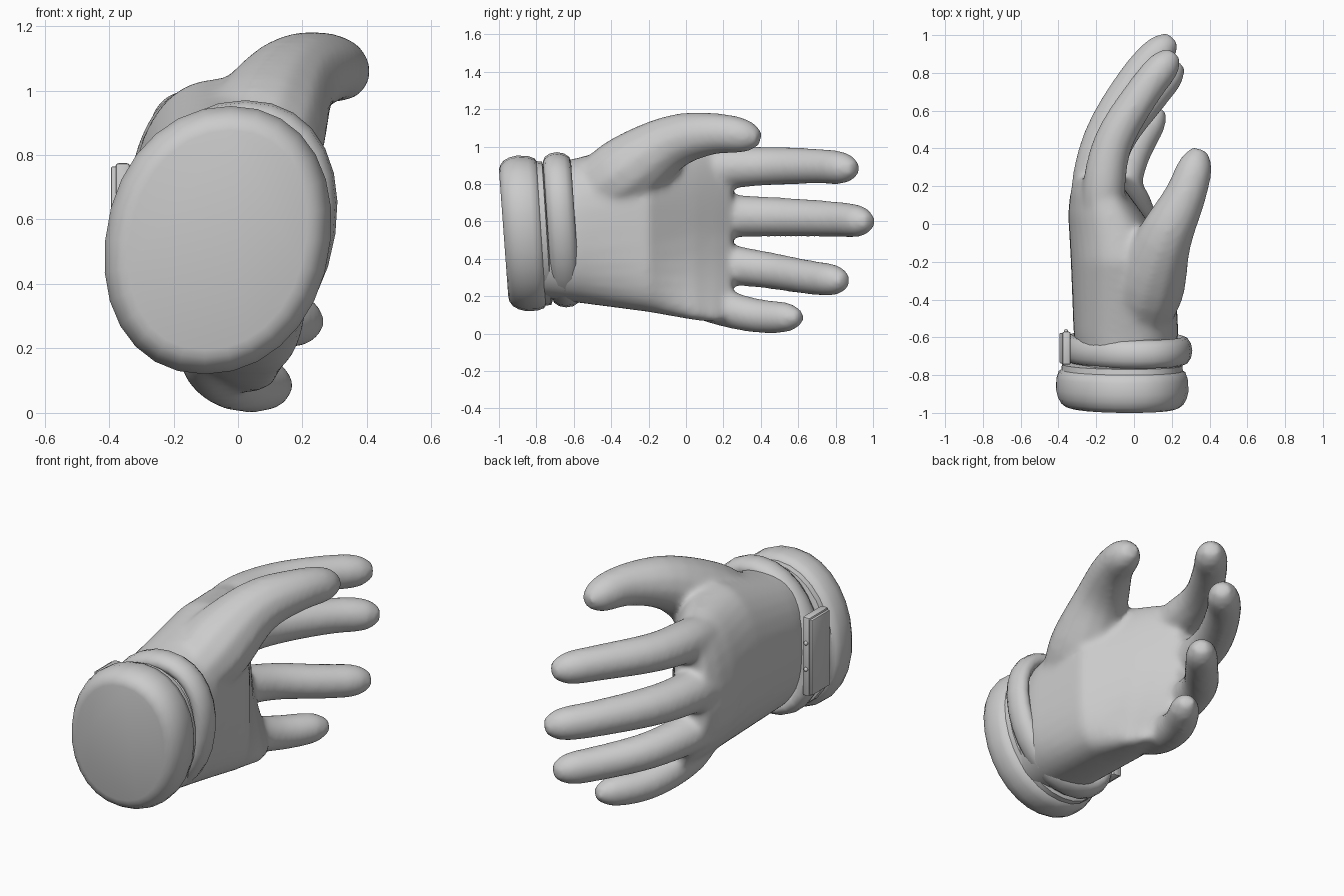
import bpy, bmesh, math
from mathutils import Vector

if "Cube" in bpy.data.objects:
    bpy.data.objects.remove(bpy.data.objects["Cube"])

grey = bpy.data.materials.new("mid grey")
grey.diffuse_color = (0.6, 0.6, 0.6, 1)
grey.use_nodes = True
grey.node_tree.nodes["Principled BSDF"].inputs["Base Color"].default_value = grey.diffuse_color


def make(name, bm, angle=40):
    bmesh.ops.recalc_face_normals(bm, faces=bm.faces)
    me = bpy.data.meshes.new(name)
    bm.to_mesh(me)
    bm.free()
    ob = bpy.data.objects.new(name, me)
    bpy.context.collection.objects.link(ob)
    me.materials.append(grey)
    bpy.ops.object.select_all(action='DESELECT')
    ob.select_set(True)
    bpy.context.view_layer.objects.active = ob
    bpy.ops.object.shade_smooth_by_angle(angle=math.radians(angle))
    return ob


def loft(bm, rings, closed=False):
    """Skin a list of point rings, capping the ends unless closed."""
    vs = [[bm.verts.new(p) for p in r] for r in rings]
    n = len(vs[0])
    for a, b in zip(vs, vs[1:] + (vs[:1] if closed else [])):
        for i in range(n):
            j = (i + 1) % n
            bm.faces.new((a[i], a[j], b[j], b[i]))
    if not closed:
        bm.faces.new(vs[0])
        bm.faces.new(vs[-1])


def oval(y, x0, x1, z0, z1, n=24, power=2.3, tilt=0.0, lean=0.0):
    """Rounded oval between given x and z limits, tilted in y, leaning in x."""
    pts = []
    for i in range(n):
        a = 2 * math.pi * i / n
        c, s = math.cos(a), math.sin(a)
        c = math.copysign(abs(c) ** (2 / power), c)
        s = math.copysign(abs(s) ** (2 / power), s)
        pts.append(Vector(((x0 + x1) / 2 + c * (x1 - x0) / 2 + lean * s,
                           y - tilt * s, (z0 + z1) / 2 + s * (z1 - z0) / 2)))
    return pts


def spline(keys, steps=4):
    """Smooth curve through (x, y, z, radius) keys."""
    k = [Vector(p) for p in keys]
    k = [2 * k[0] - k[1]] + k + [2 * k[-1] - k[-2]]
    out = []
    for a, b, c, d in zip(k, k[1:], k[2:], k[3:]):
        for i in range(steps):
            t = i / steps
            out.append(0.5 * (2 * b + (c - a) * t + (2 * a - 5 * b + 4 * c - d) * t ** 2
                              + (3 * b - a - 3 * c + d) * t ** 3))
    return out + [k[-2]]


def digit(bm, keys, n=12):
    """Round digit along a spline, narrowing to a blunt tip."""
    path = spline(keys)
    pts = [p.to_3d() for p in path]
    rings = []
    for i, p in enumerate(pts):
        t = (pts[min(i + 1, len(pts) - 1)] - pts[max(i - 1, 0)]).normalized()
        u = t.cross(Vector((0, 0, 1))).normalized()
        v = u.cross(t)
        r = path[i][3] * min(1, 0.5 + 0.5 * math.sqrt((pts[-1] - p).length / 0.1))
        rings.append([p + r * (u * math.cos(2 * math.pi * k / n) + v * math.sin(2 * math.pi * k / n))
                      for k in range(n)])
    loft(bm, rings)


# Palm: ovals along y, arched so both edges curl towards the palm side
bm = bmesh.new()
palm = [(-0.85, -0.28, 0.20, 0.20, 0.88, 0.1), (-0.58, -0.32, 0.235, 0.165, 0.94, 0.15),
        (-0.2, -0.335, 0.215, 0.115, 1.04, 0.5), (0.05, -0.35, 0.05, 0.07, 1.01, 0.95),
        (0.16, -0.34, -0.03, 0.06, 0.99, 1), (0.25, -0.305, -0.1, 0.08, 0.97, 1)]
rings = []
for y, x0, x1, z0, z1, arch in palm:
    ring = oval(y, x0, x1, z0, z1, 32, 2.4)
    for p in ring:
        t = (p.z - 0.56) / 0.45
        p.x += arch * t * t * (0.18 if t < 0 else 0.03)
    rings.append(ring)
loft(bm, rings)

# Digits, each starting small inside the palm
thumb = [(0, -0.64, 0.66, 0.12), (0.065, -0.35, 0.84, 0.2), (0.16, -0.08, 1.02, 0.15),
         (0.275, 0.16, 1.07, 0.112), (0.35, 0.395, 1.045, 0.09)]
index = [(-0.16, -0.12, 0.82, 0.05), (-0.165, 0.12, 0.88, 0.112), (-0.115, 0.42, 0.895, 0.106),
         (0.05, 0.7, 0.895, 0.096), (0.215, 0.905, 0.88, 0.09)]
middle = [(-0.21, -0.12, 0.62, 0.05), (-0.225, 0.12, 0.63, 0.112), (-0.165, 0.45, 0.625, 0.108),
          (0.02, 0.78, 0.613, 0.097), (0.205, 0.985, 0.595, 0.09)]
ring_finger = [(-0.18, -0.12, 0.43, 0.05), (-0.195, 0.12, 0.385, 0.107), (-0.1, 0.43, 0.34, 0.1),
               (0.08, 0.665, 0.3, 0.093), (0.24, 0.855, 0.28, 0.088)]
little = [(-0.08, -0.15, 0.25, 0.05), (-0.085, 0.08, 0.175, 0.1), (-0.01, 0.36, 0.098, 0.094),
          (0.14, 0.615, 0.085, 0.082)]
for keys in (thumb, index, middle, ring_finger, little):
    digit(bm, keys)
hand = make("hand", bm)

# Fuse palm and digits into one soft skin
m = hand.modifiers.new("fuse", 'REMESH')
m.mode, m.voxel_size, m.use_smooth_shade = 'VOXEL', 0.014, True
m = hand.modifiers.new("soften", 'SMOOTH')
m.factor, m.iterations = 0.5, 26


def band(name, profile, x0, x1, z0, z1, tilt, lean, closed=False):
    """Oval band from (y, inset) profile points."""
    b = bmesh.new()
    loft(b, [oval(y, x0 + i, x1 - i, z0 + i, z1 - i, 28, 2.12, tilt, lean)
             for y, i in profile], closed)
    return make(name, b, 50)


# Padded cuff closing the wrist end
band("cuff", [(-0.975, 0.075), (-0.968, 0.05), (-0.95, 0.027), (-0.92, 0.01), (-0.88, 0.0),
              (-0.82, 0.003), (-0.785, 0.015), (-0.775, 0.03), (-0.745, 0.033), (-0.73, 0.08)],
     -0.412, 0.287, 0.12, 0.952, 0.025, 0.04)

# Rounded wrist strap
strap = [(-0.665 + 0.075 * math.cos(a), 0.05 - 0.05 * math.sin(a))
         for a in (2 * math.pi * k / 12 for k in range(12))]
band("wrist_strap", strap, -0.375, 0.302, 0.14, 0.97, 0.025, 0.06, True)


def box(name, lo, hi, bevel):
    b = bmesh.new()
    bmesh.ops.create_cube(b, size=1)
    for v in b.verts:
        v.co = [l + (c + 0.5) * (h - l) for c, l, h in zip(v.co, lo, hi)]
    bmesh.ops.bevel(b, geom=b.edges[:], offset=bevel, segments=2, affect='EDGES', profile=0.5)
    return make(name, b)


# Buckle plate on the back of the wrist, with a raised cover and side studs
box("buckle_plate", (-0.38, -0.745, 0.325), (-0.335, -0.57, 0.775), 0.01)
box("buckle_cover", (-0.394, -0.738, 0.335), (-0.375, -0.577, 0.765), 0.006)
for k, z in enumerate((0.48, 0.63)):
    b = bmesh.new()
    bmesh.ops.create_uvsphere(b, u_segments=10, v_segments=6, radius=0.012)
    bmesh.ops.translate(b, verts=b.verts, vec=(-0.36, -0.568, z))
    make(f"buckle_stud_{k + 1}", b)
